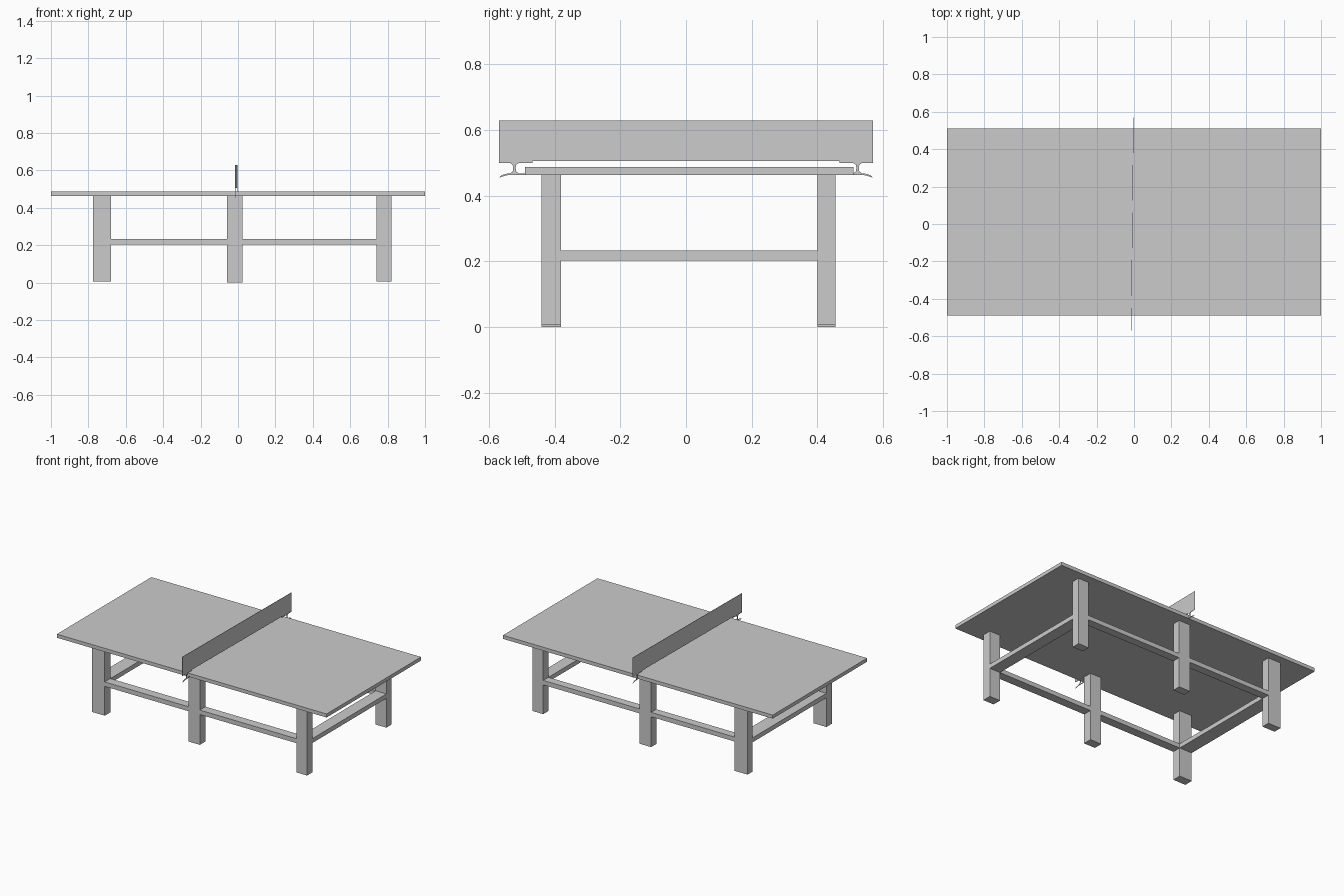
import bpy, bmesh

if "Cube" in bpy.data.objects:
    bpy.data.objects.remove(bpy.data.objects["Cube"])


def box(name, x0, x1, y0, y1, z0, z1):
    """Axis-aligned box given by its limits."""
    bm = bmesh.new()
    bmesh.ops.create_cube(bm, size=1)
    for v in bm.verts:
        v.co.x = x1 if v.co.x > 0 else x0
        v.co.y = y1 if v.co.y > 0 else y0
        v.co.z = z1 if v.co.z > 0 else z0
    return finish(name, bm)


def finish(name, bm):
    bmesh.ops.recalc_face_normals(bm, faces=bm.faces)
    mesh = bpy.data.meshes.new(name)
    bm.to_mesh(mesh)
    bm.free()
    ob = bpy.data.objects.new(name, mesh)
    bpy.context.collection.objects.link(ob)
    return ob


def plate(name, outline, x, t):
    """Thin plate: a (y, z) outline extruded along x."""
    bm = bmesh.new()
    face = bm.faces.new([bm.verts.new((x - t / 2, y, z)) for y, z in outline])
    new = bmesh.ops.extrude_face_region(bm, geom=[face])["geom"]
    verts = [g for g in new if isinstance(g, bmesh.types.BMVert)]
    bmesh.ops.translate(bm, verts=verts, vec=(t, 0, 0))
    return finish(name, bm)


# Table top
box("table_top", -1, 1, -0.49, 0.51, 0.463, 0.487)

# Six legs, the middle pair slightly longer
columns = [("left", -0.775, -0.68, 0.007), ("middle", -0.06, 0.025, 0.0),
           ("right", 0.74, 0.82, 0.007)]
rows = [("front", -0.44, -0.38), ("back", 0.40, 0.455)]
for row, y0, y1 in rows:
    for col, x0, x1, z0 in columns:
        box(f"{row}_{col}_leg", x0, x1, y0, y1, z0, 0.463)

# Stretchers along the sides and across both ends
Z0, Z1 = 0.203, 0.233
for row, y0, y1 in rows:
    for a, b in zip(columns, columns[1:]):
        box(f"{row}_{b[0]}_stretcher", a[2], b[1], y0, y1, Z0, Z1)
for col, x0, x1, _ in (columns[0], columns[2]):
    box(f"{col}_end_stretcher", x0, x1, rows[0][2], rows[1][1], Z0, Z1)

# Net, very slightly turned
net = box("net", -0.001, 0.001, -0.57, 0.57, 0.505, 0.628)
net.location.x = -0.009
net.rotation_euler.z = -0.0105

# Net clamps: top flange, waisted web, foot with a drooping outer tip
profile = [(0.468, 0.505), (0.57, 0.505), (0.57, 0.5), (0.535, 0.499),
           (0.528, 0.494), (0.526, 0.484), (0.528, 0.473), (0.535, 0.468),
           (0.55, 0.466), (0.561, 0.462), (0.568, 0.455), (0.562, 0.457),
           (0.55, 0.461), (0.535, 0.463), (0.49, 0.463), (0.49, 0.467),
           (0.51, 0.468), (0.517, 0.473), (0.519, 0.484), (0.517, 0.494),
           (0.51, 0.499), (0.468, 0.5)]
plate("back_net_clamp", profile, -0.003, 0.003)
plate("front_net_clamp", [(-y, z) for y, z in profile], -0.015, 0.003)
